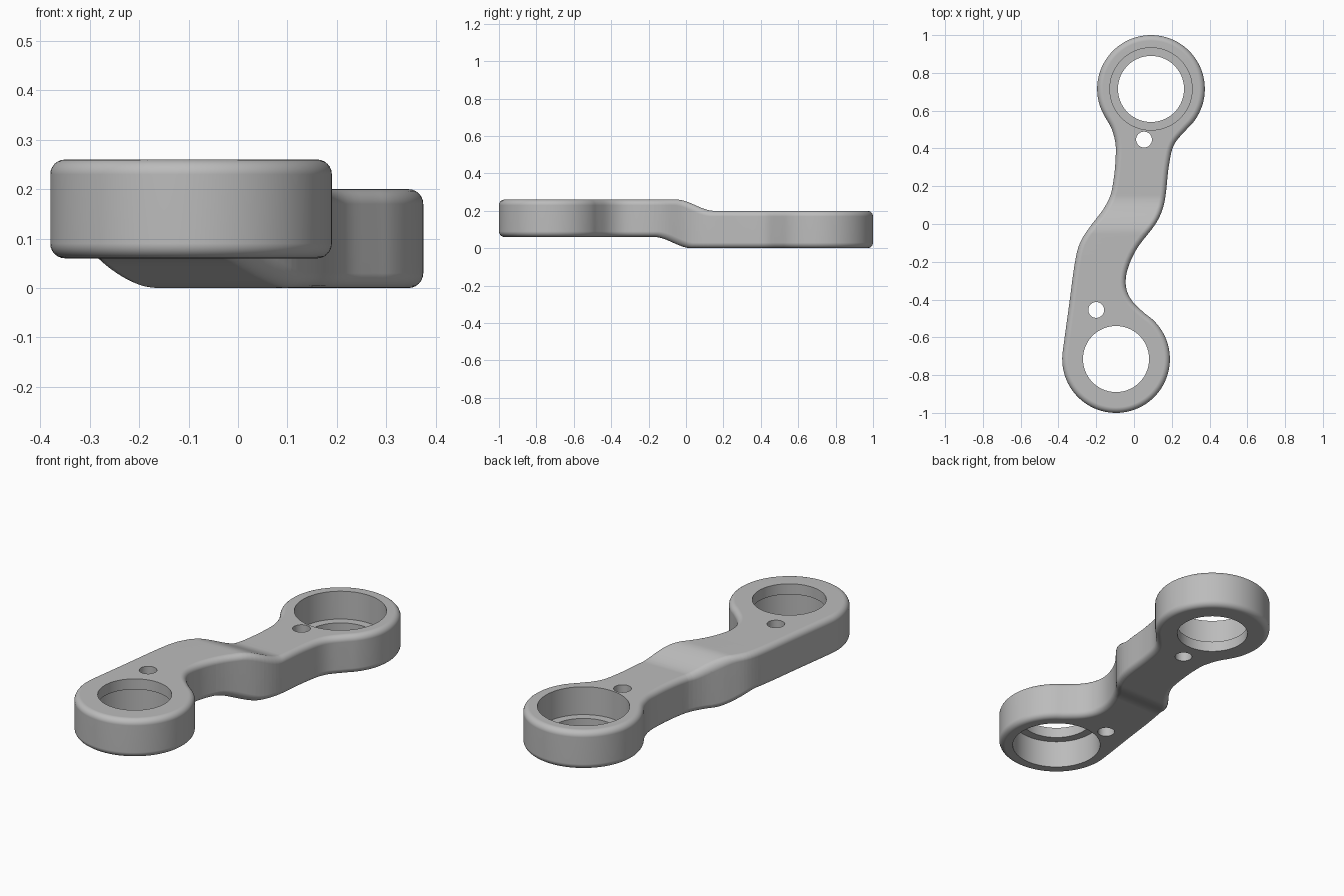
import bpy, bmesh, math
from mathutils import Vector

old = bpy.data.objects.get("Cube")
if old:
    bpy.data.objects.remove(old, do_unlink=True)

THICK, ROUND, STEP = 0.2, 0.03, 0.06
BACK, FRONT = Vector((0.09, 0.715)), Vector((-0.095, -0.715))
HEAD_R = 0.285

metal = bpy.data.materials.new("grey metal")
metal.use_nodes = True
metal.diffuse_color = (0.5, 0.5, 0.5, 1)
metal.node_tree.nodes["Principled BSDF"].inputs["Base Color"].default_value = (0.5, 0.5, 0.5, 1)


def arc(center, a0, a1, n=36):
    return [center + HEAD_R * Vector((math.cos(t), math.sin(t)))
            for t in (math.radians(a0 + (a1 - a0) * i / n) for i in range(n + 1))]


def smooth_loop(pts, steps):
    """Closed Hermite curve through the points, longer spans get more steps."""
    n, out = len(pts), []
    tan = [(pts[(i + 1) % n] - pts[i - 1]).normalized() for i in range(n)]
    for i in range(n):
        a, b = pts[i], pts[(i + 1) % n]
        d = (b - a).length
        k = max(1, round(d * steps))
        for j in range(k):
            t = j / k
            out.append(a * (2*t**3 - 3*t*t + 1) + b * (3*t*t - 2*t**3)
                       + tan[i] * d * (t**3 - 2*t*t + t)
                       + tan[(i + 1) % n] * d * (t**3 - t*t))
    return out


# Outline: back head, left edge, front head, right edge
left_edge = [(-0.117, 0.5), (-0.096, 0.4), (-0.117, 0.18), (-0.155, 0.09),
             (-0.233, -0.015), (-0.286, -0.1), (-0.312, -0.2), (-0.345, -0.44)]
right_edge = [(-0.012, -0.405), (-0.043, -0.33), (-0.034, -0.24), (0.016, -0.13),
              (0.12, 0.01), (0.16, 0.11), (0.185, 0.31), (0.212, 0.42)]
outline = smooth_loop(arc(BACK, -48, 210) + [Vector(p) for p in left_edge]
                      + arc(FRONT, 172, 417) + [Vector(p) for p in right_edge], 45)

# Stack inset copies of the outline into a slab with rounded rims
n = len(outline)
inward = []
for i in range(n):
    t = (outline[(i + 1) % n] - outline[i - 1]).normalized()
    inward.append(Vector((-t.y, t.x)))
quarter = [math.pi / 2 * i / 6 for i in range(7)]
profile = [(ROUND * (1 - math.sin(a)), ROUND * (1 - math.cos(a))) for a in quarter]
profile += [(inset, THICK - z) for inset, z in reversed(profile)]

bm = bmesh.new()
rings = [[bm.verts.new((*(p + m * inset), z)) for p, m in zip(outline, inward)]
         for inset, z in profile]
for lo, hi in zip(rings, rings[1:]):
    for i in range(n):
        j = (i + 1) % n
        bm.faces.new((lo[i], lo[j], hi[j], hi[i]))
bm.faces.new(rings[-1])
bm.faces.new(rings[0][::-1])

# Slice across the middle, then bend it into an offset step
for i in range(27):
    bmesh.ops.bisect_plane(bm, geom=bm.verts[:] + bm.edges[:] + bm.faces[:], dist=1e-5,
                           plane_co=(0, -0.1715 + 0.0125 * i, 0), plane_no=(0, 1, 0))
for v in bm.verts:
    t = (v.co.y + 0.17 - 0.6 * v.co.z) / 0.2
    t = min(1, max(0, t))
    v.co.z += STEP * (1 - t * t * (3 - 2 * t))
bmesh.ops.recalc_face_normals(bm, faces=bm.faces[:])
mesh = bpy.data.meshes.new("link_arm")
bm.to_mesh(mesh)
bm.free()
arm = bpy.data.objects.new("link_arm", mesh)
bpy.context.collection.objects.link(arm)
mesh.materials.append(metal)


def cut(name, center, radius, z0, z1, sides=72):
    bpy.ops.mesh.primitive_cylinder_add(vertices=sides, radius=radius, depth=z1 - z0,
                                        location=(*center, (z0 + z1) / 2))
    cutter = bpy.context.object
    cutter.name = name
    cutter.hide_render = True
    mod = arm.modifiers.new(name, 'BOOLEAN')
    mod.operation, mod.solver, mod.object = 'DIFFERENCE', 'EXACT', cutter
    bpy.context.view_layer.objects.active = arm
    bpy.ops.object.modifier_apply(modifier=name)
    bpy.data.objects.remove(cutter, do_unlink=True)


# Bearing bores with a lip, plus small pin holes
cut("back_bore", BACK, 0.175, -0.1, 0.4)
cut("back_seat", BACK, 0.218, 0.055, 0.4)
cut("front_bore", FRONT, 0.175, -0.1, 0.4)
cut("front_seat", FRONT, 0.218, -0.1, 0.205)
cut("back_pin_hole", (0.053, 0.447), 0.042, -0.1, 0.4, 32)
cut("front_pin_hole", (-0.2, -0.455), 0.042, -0.1, 0.4, 32)

# Smooth shading with crisp bore edges
bpy.ops.object.select_all(action='DESELECT')
arm.select_set(True)
bpy.context.view_layer.objects.active = arm
bpy.ops.object.shade_smooth_by_angle(angle=math.radians(35))
weighted = arm.modifiers.new("weighted_normals", 'WEIGHTED_NORMAL')
weighted.keep_sharp = True
